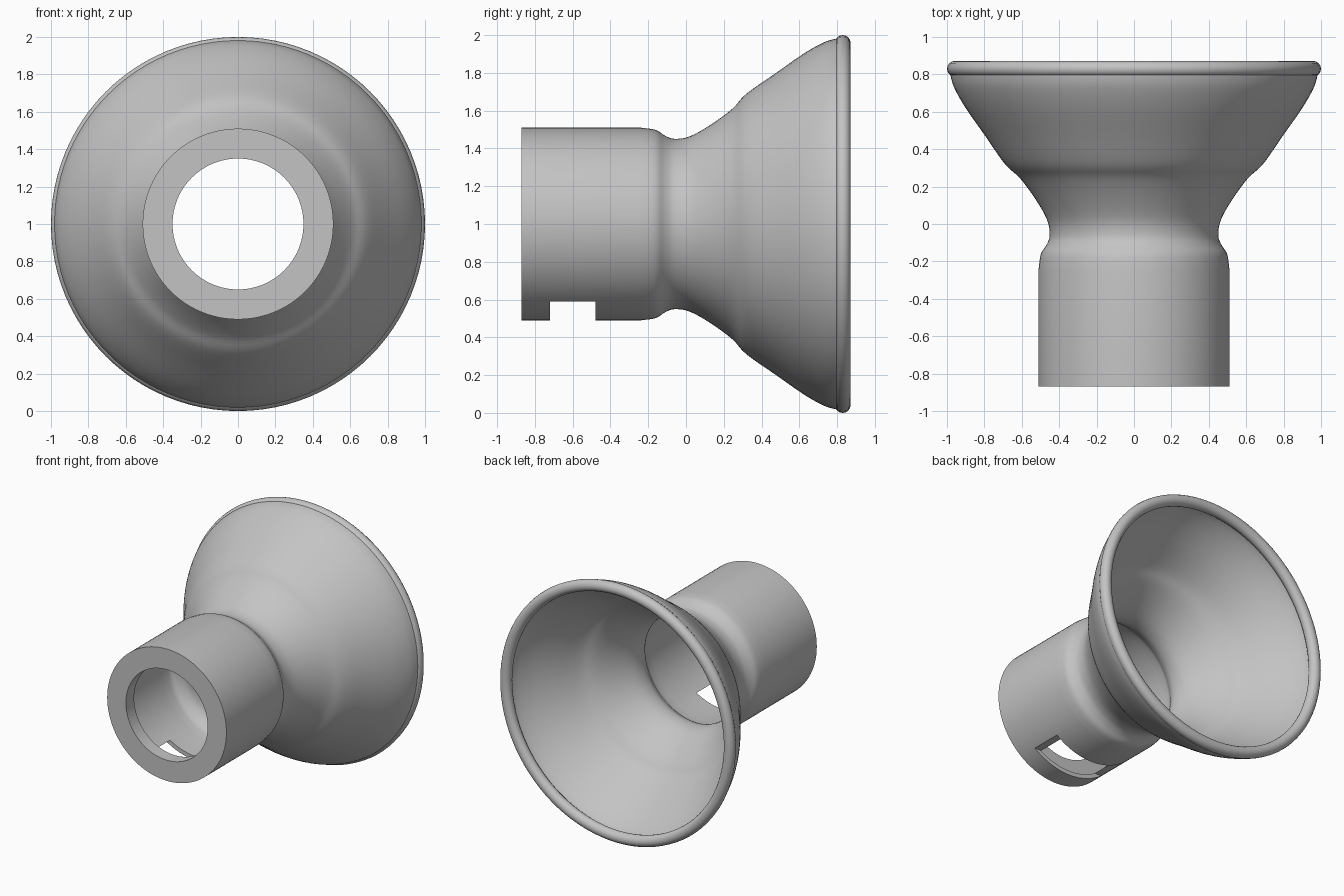
import bpy, bmesh, math
from mathutils import Vector

cube = bpy.data.objects.get("Cube")
if cube:
    bpy.data.objects.remove(cube, do_unlink=True)

SEGMENTS = 96
AXIS_Z = 1.0
WALL = 0.032

grey = bpy.data.materials.new("grey plastic")
grey.use_nodes = True
grey.diffuse_color = (0.55, 0.55, 0.55, 1)
grey.node_tree.nodes["Principled BSDF"].inputs["Base Color"].default_value = (0.55, 0.55, 0.55, 1)


def smooth_path(points, steps=4):
    """Catmull-Rom curve through 2D points."""
    p = [Vector(q) for q in points]
    p = [2 * p[0] - p[1]] + p + [2 * p[-1] - p[-2]]
    out = []
    for a, b, c, d in zip(p, p[1:], p[2:], p[3:]):
        for i in range(steps):
            t = i / steps
            out.append(0.5 * (2 * b + (c - a) * t + (2 * a - 5 * b + 4 * c - d) * t**2
                              + (3 * b - a - 3 * c + d) * t**3))
    return out + [p[-2]]


def inset_path(path, distance):
    """Parallel path on the side nearer the axis."""
    out = []
    for i, q in enumerate(path):
        t = (path[min(i + 1, len(path) - 1)] - path[max(i - 1, 0)]).normalized()
        out.append(q + Vector((t.y, -t.x)) * distance)
    return out


def lathe(name, profile):
    """Spin a closed (y, radius) profile around the horizontal y axis."""
    bm = bmesh.new()
    rings = []
    for i in range(SEGMENTS):
        a = math.tau * i / SEGMENTS
        rings.append([bm.verts.new((r * math.sin(a), y, AXIS_Z + r * math.cos(a)))
                      for y, r in profile])
    n = len(profile)
    for i in range(SEGMENTS):
        here, there = rings[i], rings[(i + 1) % SEGMENTS]
        for j in range(n):
            k = (j + 1) % n
            bm.faces.new((here[j], here[k], there[k], there[j]))
    bmesh.ops.recalc_face_normals(bm, faces=bm.faces)
    mesh = bpy.data.meshes.new(name)
    bm.to_mesh(mesh)
    bm.free()
    mesh.materials.append(grey)
    obj = bpy.data.objects.new(name, mesh)
    bpy.context.collection.objects.link(obj)
    return obj


def shade(obj):
    bpy.ops.object.select_all(action='DESELECT')
    obj.select_set(True)
    bpy.context.view_layer.objects.active = obj
    bpy.ops.object.shade_smooth_by_angle(angle=math.radians(35))


# Hollow body: collar tube with a front lip, narrow neck and flared bell
flare = smooth_path([(-0.24, 0.51), (-0.16, 0.498), (-0.11, 0.467), (-0.06, 0.451),
                     (0.02, 0.464), (0.13, 0.525), (0.245, 0.61), (0.32, 0.69),
                     (0.47, 0.795), (0.62, 0.9), (0.72, 0.957), (0.78, 0.978), (0.83, 0.985)])
lining = inset_path(flare, WALL)
tube_bore = lining[0].y
body = lathe("body", [(-0.87, 0.35), (-0.87, 0.51)] + [tuple(q) for q in flare]
             + [tuple(q) for q in reversed(lining)]
             + [(-0.77, tube_bore), (-0.77, 0.35)])

# Slot through the underside of the collar
bpy.ops.mesh.primitive_cube_add(size=1, location=(0, -0.6, 0.49))
cutter = bpy.context.object
cutter.name = "slot_cutter"
cutter.scale = (1.2, 0.24, 0.2)
cut = body.modifiers.new("slot", 'BOOLEAN')
cut.operation = 'DIFFERENCE'
cut.solver = 'EXACT'
cut.object = cutter
bpy.context.view_layer.objects.active = body
bpy.ops.object.modifier_apply(modifier=cut.name)
bpy.data.objects.remove(cutter, do_unlink=True)
shade(body)

# Rounded bead around the bell mouth
bead = []
for i in range(16):
    a = math.tau * i / 16
    bead.append((0.83 + 0.042 * math.cos(a), 0.957 + 0.043 * math.sin(a)))
shade(lathe("rim_bead", bead))
